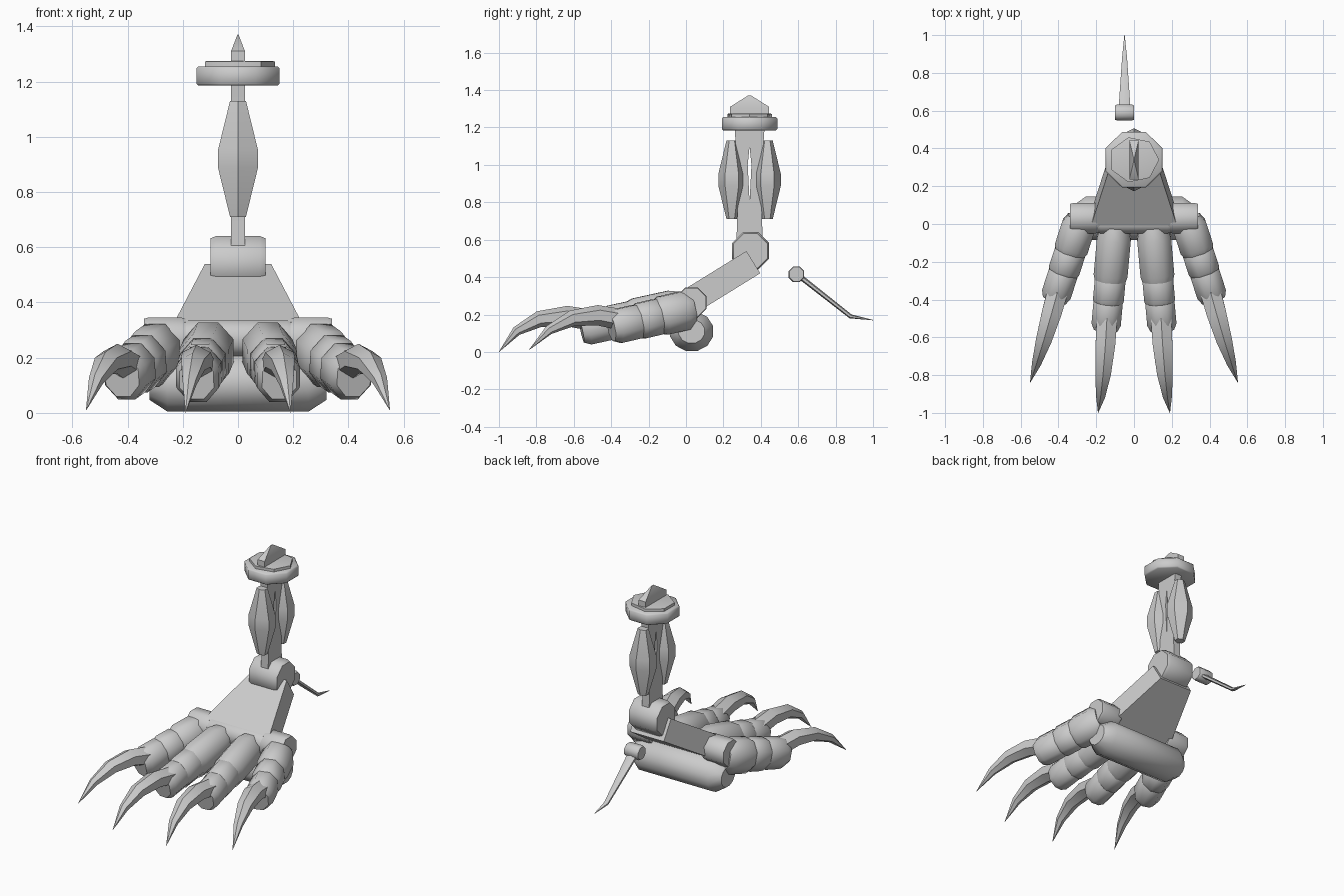
import bpy, bmesh, math
from mathutils import Vector

cube = bpy.data.objects.get("Cube")
if cube:
    bpy.data.objects.remove(cube)

grey = bpy.data.materials.new("plain grey")
grey.use_nodes = True
colour = (.6, .6, .6, 1)
grey.diffuse_color = colour
grey.node_tree.nodes["Principled BSDF"].inputs["Base Color"].default_value = colour

UPWARD = Vector((0, 0, 1))
BACKWARD = Vector((0, 1, 0))


def finish(name, bm):
    bmesh.ops.recalc_face_normals(bm, faces=bm.faces)
    mesh = bpy.data.meshes.new(name)
    bm.to_mesh(mesh)
    bm.free()
    mesh.materials.append(grey)
    part = bpy.data.objects.new(name, mesh)
    bpy.context.collection.objects.link(part)
    bpy.ops.object.select_all(action='DESELECT')
    part.select_set(True)
    bpy.context.view_layer.objects.active = part
    bpy.ops.object.shade_smooth_by_angle(angle=math.radians(50))


def loft(name, centres, widths, heights, sides, up=UPWARD):
    """Skin polygon rings along a path, with flats touching each width and height."""
    bm = bmesh.new()
    fit = 1 / math.cos(math.pi / sides)
    last = len(centres) - 1
    rings = []
    for i, (centre, width, height) in enumerate(zip(centres, widths, heights)):
        along = (centres[min(i + 1, last)] - centres[max(i - 1, 0)]).normalized()
        across = along.cross(up).normalized()
        above = across.cross(along)
        ring = []
        for k in range(sides):
            angle = math.tau * (k + .5) / sides
            offset = across * width * math.cos(angle) + above * height * math.sin(angle)
            ring.append(bm.verts.new(centre + offset * fit))
        rings.append(ring)
    for near, far in zip(rings, rings[1:]):
        for k in range(sides):
            n = (k + 1) % sides
            bm.faces.new((near[k], near[n], far[n], far[k]))
    bm.faces.new(rings[0])
    bm.faces.new(rings[-1])
    finish(name, bm)


def barrel(name, start, end, width, height, sides=8, inset=.1, pinch=.8, up=UPWARD):
    """Straight part, full in the middle and narrowed towards both ends."""
    start, end = Vector(start), Vector(end)
    centres = [start.lerp(end, t) for t in (0, inset, 1 - inset, 1)]
    scales = (pinch, 1, 1, pinch)
    loft(name, centres, [width * s for s in scales], [height * s for s in scales],
         sides, up)


def claw(name, base, bend, tip, radius):
    """Curved spike that thins out to a point."""
    base, bend, tip = Vector(base), Vector(bend), Vector(tip)
    steps = [i / 4 for i in range(5)]
    centres = [base.lerp(bend, t).lerp(bend.lerp(tip, t), t) for t in steps]
    radii = [radius * (1.01 - t * t) for t in steps]
    loft(name, centres, radii, [r * .9 for r in radii], sides=6)


# Heel pad, instep and ankle
barrel("heel_pad", start=(-.32, .03, .11), end=(.32, .03, .11),
       width=.115, height=.105, sides=12, pinch=.6)
loft("instep", centres=[Vector((0, .02, .27)), Vector((0, .36, .48))],
     widths=(.23, .12), heights=(.07, .07), sides=4)
barrel("instep_hinge", start=(-.22, .01, .27), end=(.22, .01, .27),
       width=.06, height=.065)
barrel("ankle", start=(-.1, .345, .54), end=(.1, .345, .54),
       width=.1, height=.1, pinch=.92)

# Shin bars, leaving a narrow slit, with a spindle shaped piston beside each
shin_y = .34
bar_outline = ((0, .6), (0, .8), (.01, 1), (0, 1.1), (0, 1.2),
               (.08, 1.2), (.06, .9), (.07, .6))
for label, facing in (("front", -1), ("back", 1)):
    bm = bmesh.new()
    bar = bm.faces.new([bm.verts.new((-.025, shin_y + facing * out, z))
                        for out, z in bar_outline])
    new = bmesh.ops.extrude_face_region(bm, geom=[bar])["geom"]
    moved = [v for v in new if isinstance(v, bmesh.types.BMVert)]
    bmesh.ops.translate(bm, vec=(.05, 0, 0), verts=moved)
    finish(f"{label}_shin_bar", bm)
    piston_y = shin_y + facing * .095
    barrel(f"{label}_piston", start=(0, piston_y, .71), end=(0, piston_y, 1.13),
           width=.072, height=.062, sides=6, inset=.42, pinch=.4, up=BACKWARD)

# Knee: faceted collar, thin plate and peaked blade
barrel("knee_collar", start=(0, shin_y, 1.185), end=(0, shin_y, 1.255),
       width=.15, height=.148, pinch=.95, up=BACKWARD)
barrel("knee_plate", start=(0, shin_y, 1.25), end=(0, shin_y, 1.275),
       width=.12, height=.11, sides=7, pinch=.9, up=BACKWARD)
loft("knee_blade", centres=[Vector((0, shin_y, z)) for z in (1.26, 1.31, 1.37)],
     widths=(.025, .025, .002), heights=(.105, .105, .01), sides=4, up=BACKWARD)

# Rear spur
barrel("spur_joint", start=(-.1, .59, .415), end=(0, .59, .415),
       width=.042, height=.042, pinch=.9)
spur_path = [Vector((-.05, .6, .41)), Vector((-.05, .88, .19)), Vector((-.05, 1, .17))]
loft("spur_claw", centres=spur_path, widths=(.032, .013, .001),
     heights=(.012, .01, .001), sides=6)


def toe(name, side, start, end, spans, width, bend, tip):
    """Overlapping armoured joints along a line, ending in a claw."""
    start, end, bend, tip = (Vector((p[0] * side, p[1], p[2]))
                             for p in (start, end, bend, tip))
    for number, (near, far) in enumerate(spans, start=1):
        slim = width * (1 - near * .2)
        barrel(f"{name}_joint_{number}", start.lerp(end, near), start.lerp(end, far),
               width=slim, height=slim * 1.15, inset=.2)
    claw(f"{name}_claw", start.lerp(end, .82) + UPWARD * .02, bend, tip, radius=.055)


# Toes, mirrored left and right
for label, side in (("left", 1), ("right", -1)):
    toe(f"{label}_inner_toe", side, start=(.1, -.01, .24), end=(.15, -.56, .12),
        spans=((0, .58), (.46, .77), (.68, 1)), width=.09,
        bend=(.16, -.84, .27), tip=(.19, -1, 0))
    toe(f"{label}_outer_toe", side, start=(.28, .03, .23), end=(.42, -.4, .13),
        spans=((0, .45), (.36, .7), (.6, 1)), width=.09,
        bend=(.48, -.64, .27), tip=(.55, -.84, .01))
    barrel(f"{label}_outer_knuckle", start=(.19 * side, .03, .265),
           end=(.34 * side, .03, .265), width=.08, height=.08, pinch=.95)
